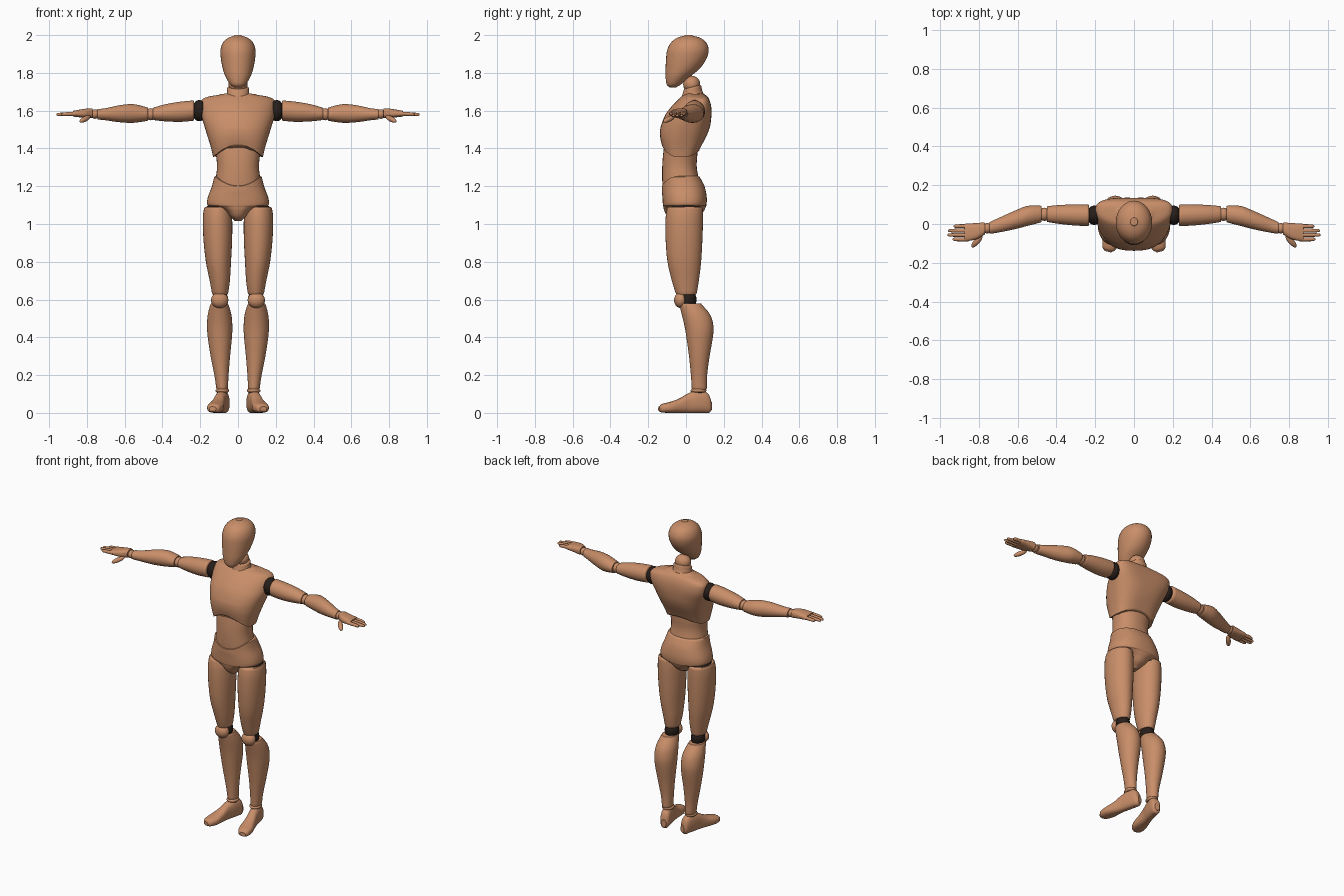
import bpy, bmesh
from math import cos, sin, pi, radians
from mathutils import Matrix, Vector, Euler

if "Cube" in bpy.data.objects:
    bpy.data.objects.remove(bpy.data.objects["Cube"])


def material(name, rgb):
    mat = bpy.data.materials.new(name)
    mat.use_nodes = True
    mat.diffuse_color = (*rgb, 1)
    mat.node_tree.nodes["Principled BSDF"].inputs["Base Color"].default_value = (*rgb, 1)
    return mat


WOOD = material("warm wood", (0.58, 0.27, 0.14))
DARK = material("dark joint", (0.02, 0.013, 0.01))
SIDES = {"left": 1, "right": -1}


def clamp(v):
    return max(0, min(1, v))


def finish(name, bm, mat):
    bmesh.ops.recalc_face_normals(bm, faces=bm.faces)
    mesh = bpy.data.meshes.new(name)
    bm.to_mesh(mesh)
    bm.free()
    mesh.materials.append(mat)
    obj = bpy.data.objects.new(name, mesh)
    bpy.context.collection.objects.link(obj)
    bpy.ops.object.select_all(action="DESELECT")
    obj.select_set(True)
    bpy.context.view_layer.objects.active = obj
    bpy.ops.object.shade_smooth_by_angle(angle=radians(50))
    return obj


def smooth_sections(rows, steps):
    """Catmull-Rom interpolation through the given section rows."""
    out = []
    for i in range(len(rows) - 1):
        quad = [rows[max(i - 1, 0)], rows[i], rows[i + 1], rows[min(i + 2, len(rows) - 1)]]
        for s in range(steps):
            t = s / steps
            out.append([b + t * (c - a + t * (2 * a - 5 * b + 4 * c - d + t * (3 * (b - c) + d - a))) / 2
                        for a, b, c, d in zip(*quad)])
    out.append(rows[-1])
    for row in out:
        yield row


def shrink(row, shift, k):
    """A reduced end section that rounds off the rim."""
    p, a, b, c, d = row
    m, n = (a + b) / 2, (c + d) / 2
    return (p + shift, m + (a - m) * k, m + (b - m) * k, n + (c - n) * k, n + (d - n) * k)


def loft(name, axis, rows, side=1, square=1.0, rim=0.004, warp=None, turn=None, mat=WOOD, n=32, steps=4):
    """Skin oval sections: position on the axis, then extents on the other two axes."""
    rings = list(smooth_sections(rows, steps))
    way = rim if rows[-1][0] > rows[0][0] else -rim
    rings = [shrink(rings[0], -way, 0.93)] + rings + [shrink(rings[-1], way, 0.93)]
    bm, loops = bmesh.new(), []
    for p, a0, a1, b0, b1 in rings:
        loop = []
        for i in range(n):
            c, s = cos(2 * pi * i / n), sin(2 * pi * i / n)
            u = (a0 + a1) / 2 + (a1 - a0) / 2 * abs(c) ** square * (1 if c > 0 else -1)
            v = (b0 + b1) / 2 + (b1 - b0) / 2 * abs(s) ** square * (1 if s > 0 else -1)
            co = Vector({"x": (p, u, v), "y": (u, p, v), "z": (u, v, p)}[axis])
            if warp:
                co = warp(co)
            if turn:
                co = turn @ co
            co.x *= side
            loop.append(bm.verts.new(co))
        loops.append(loop)
    for lo, hi in zip(loops, loops[1:]):
        for i in range(n):
            bm.faces.new((lo[i], lo[i - 1], hi[i - 1], hi[i]))
    bm.faces.new(loops[0])
    bm.faces.new(loops[-1])
    return finish(name, bm, mat)


def ball(name, loc, radii, rot=(0, 0, 0), side=1, mat=WOOD):
    bm = bmesh.new()
    bmesh.ops.create_uvsphere(bm, u_segments=24, v_segments=16, radius=1)
    bm.transform(Matrix.LocRotScale(Vector(loc), Euler([radians(r) for r in rot]), Vector(radii)))
    bm.transform(Matrix.Diagonal((side, 1, 1, 1)))
    return finish(name, bm, mat)


def central(rows):
    return [(z, -rx, rx, front, back) for z, rx, front, back in rows]


# Head, with the chin forward and the skull full at the back
loft("head", "z", central([
    (1.725, .022, -.088, -.05), (1.74, .042, -.103, -.025), (1.78, .066, -.108, .022),
    (1.82, .08, -.108, .07), (1.87, .09, -.106, .106), (1.92, .093, -.1, .12),
    (1.96, .08, -.08, .107), (1.985, .053, -.048, .077), (1.997, .02, -.01, .035)]), rim=.003)

# Neck with a ball seat under the skull
loft("neck", "z", central([(1.64, .085, -.04, .11), (1.68, .062, -.025, .09), (1.72, .057, -.012, .08)]),
     warp=lambda p: Vector((p.x, p.y, p.z + .25 * (p.y - .03))))
ball("neck_ball", (0, .03, 1.74), (.05, .045, .045))


# Chest, hem arched at the middle and shoulders carried back
def chest_shape(p):
    low, high = clamp((1.52 - p.z) / .16), clamp((p.z - 1.45) / .15)
    across = clamp(abs(p.x) / .2)
    arch = max(0, 1 - (p.x / .13) ** 2) * (.065 if p.y < 0 else .035)
    return Vector((p.x, p.y + high * .03 * across ** 2, p.z + low * arch - high * .012 * across))


loft("chest", "z", central([
    (1.355, .132, -.128, .07), (1.4, .142, -.135, .088), (1.46, .16, -.138, .112), (1.52, .177, -.132, .128),
    (1.58, .193, -.108, .135), (1.63, .2, -.07, .132), (1.665, .195, -.035, .12), (1.682, .165, -.015, .105),
    (1.69, .1, 0, .09)]), square=.8, warp=chest_shape, n=48)

# Waist
loft("waist", "z", central([
    (1.16, .126, -.118, .085), (1.21, .123, -.125, .075), (1.3, .111, -.126, .057),
    (1.38, .118, -.12, .06), (1.44, .12, -.11, .05)]), square=.9)


# Pelvis, with a dipped front rim and a narrowing crotch
def pelvis_shape(p):
    dip = clamp((p.z - 1.15) / .1) * clamp(-p.y / .1) * max(0, 1 - (p.x / .12) ** 2)
    return Vector((p.x, p.y, p.z - .05 * dip))


loft("pelvis", "z", central([
    (1.02, .02, -.075, .03), (1.04, .045, -.1, .07), (1.07, .075, -.115, .095), (1.092, .125, -.12, .105),
    (1.1, .162, -.122, .108), (1.14, .16, -.125, .11), (1.2, .138, -.128, .098), (1.25, .126, -.128, .072)]),
    square=.85, warp=pelvis_shape, n=48)

for word, side in SIDES.items():
    def part(name, axis, rows, **kw):
        return loft(f"{word}_{name}", axis, rows, side, **kw)

    def joint(name, loc, radii, rot=(0, 0, 0), mat=WOOD):
        return ball(f"{word}_{name}", loc, radii, rot, side, mat)

    # Leg
    joint("hip_joint", (.105, 0, 1.075), (.07, .085, .035), mat=DARK)
    part("thigh", "z", [
        (.635, .052, .138, -.055, .057), (.7, .043, .15, -.075, .068), (.8, .037, .17, -.098, .08),
        (.92, .031, .183, -.108, .087), (1.03, .031, .186, -.108, .09), (1.083, .04, .18, -.1, .088)], rim=.007)
    joint("knee_joint", (.095, .01, .6), (.043, .046, .05), mat=DARK)
    joint("kneecap", (.097, -.028, .597), (.046, .035, .042))
    part("shin", "z", [
        (.13, .053, .115, .03, .11), (.2, .05, .125, .026, .112), (.3, .042, .145, .016, .125),
        (.4, .032, .16, .002, .142), (.46, .03, .164, -.008, .145), (.52, .035, .16, -.022, .128),
        (.572, .05, .147, -.036, .085)], rim=.006)
    joint("ankle_joint", (.083, .068, .115), (.027, .03, .03), mat=DARK)

    # Foot, turned outward about the ankle
    pivot = Vector((.083, .07, 0))
    turn = Matrix.Translation(pivot) @ Matrix.Rotation(radians(13), 4, "Z") @ Matrix.Translation(-pivot)
    part("foot", "y", [
        (-.145, .065, .105, .008, .034), (-.132, .05, .118, .002, .047), (-.09, .04, .126, 0, .058),
        (-.04, .046, .12, 0, .075), (.01, .052, .115, 0, .103), (.05, .05, .116, 0, .117),
        (.095, .051, .115, 0, .117), (.122, .056, .11, 0, .095), (.133, .066, .1, .012, .06)],
        square=.8, turn=turn)
    joint("ankle_cuff", (.083, .066, .118), (.036, .042, .016))

    # Arm
    joint("shoulder_joint", (.205, .045, 1.6), (.04, .05, .056), mat=DARK)
    part("upper_arm", "x", [
        (.236, -.01, .1, 1.547, 1.654), (.3, -.008, .101, 1.541, 1.648), (.38, 0, .098, 1.543, 1.635),
        (.445, .01, .092, 1.55, 1.617)])
    joint("elbow_ball", (.462, .05, 1.581), (.03, .034, .032))
    part("forearm", "x", [
        (.48, .008, .094, 1.546, 1.617), (.55, -.01, .093, 1.536, 1.634), (.62, -.028, .066, 1.538, 1.63),
        (.7, -.044, .03, 1.549, 1.613), (.74, -.05, .012, 1.553, 1.609)])
    joint("wrist_ball", (.757, -.022, 1.582), (.024, .027, .025))

    # Hand with four fingers and a thumb
    part("palm", "x", [
        (.775, -.057, .008, 1.56, 1.612), (.81, -.078, .005, 1.562, 1.61), (.868, -.09, .002, 1.568, 1.6)],
        square=.75, rim=.006)
    for i, (finger, tip) in enumerate({"index": .935, "middle": .96, "ring": .957, "little": .93}.items()):
        y = -.079 + i * .0225
        part(finger + "_finger", "x", [
            (.855, y - .0105, y + .0105, 1.573, 1.595), (.91, y - .01, y + .01, 1.572, 1.592),
            (tip - .008, y - .008, y + .008, 1.572, 1.588), (tip, y - .004, y + .004, 1.576, 1.584)],
            n=14, rim=.001)
    joint("thumb", (.81, -.09, 1.556), (.042, .015, .014), (0, 20, -48))
